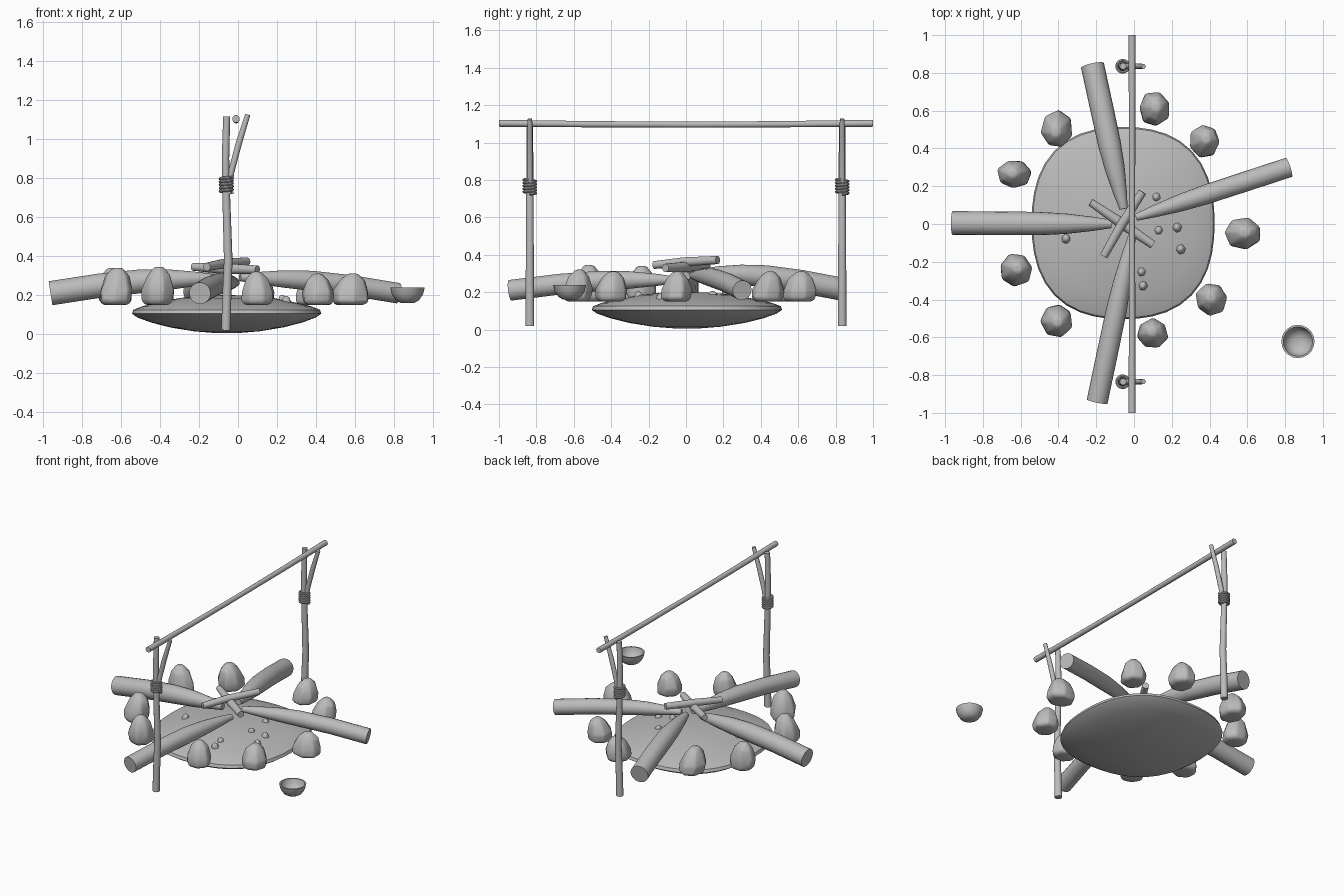
import bpy, bmesh, math, random
from mathutils import Vector

random.seed(4)
cube = bpy.data.objects.get("Cube")
if cube:
    bpy.data.objects.remove(cube)

grey = bpy.data.materials.new("stone_grey")
grey.use_nodes = True
COLOUR = (0.5, 0.5, 0.5, 1)
grey.diffuse_color = COLOUR
grey.node_tree.nodes["Principled BSDF"].inputs["Base Color"].default_value = COLOUR


def finish(name, bm, angle=40):
    bmesh.ops.recalc_face_normals(bm, faces=bm.faces)
    mesh = bpy.data.meshes.new(name)
    bm.to_mesh(mesh)
    bm.free()
    mesh.materials.append(grey)
    obj = bpy.data.objects.new(name, mesh)
    bpy.context.collection.objects.link(obj)
    bpy.ops.object.select_all(action='DESELECT')
    bpy.context.view_layer.objects.active = obj
    obj.select_set(True)
    bpy.ops.object.shade_smooth_by_angle(angle=math.radians(angle))
    return obj


def skin(name, rings, angle=40):
    """Join equal rings of points into a capped surface."""
    bm = bmesh.new()
    rows = [[bm.verts.new(p) for p in ring] for ring in rings]
    n = len(rows[0])
    for a, b in zip(rows, rows[1:]):
        for i in range(n):
            j = (i + 1) % n
            bm.faces.new((a[i], a[j], b[j], b[i]))
    bm.faces.new(rows[0])
    bm.faces.new(rows[-1])
    return finish(name, bm, angle)


def tube(name, points, radii, sides=14):
    """Round stick through points, with a radius at each one."""
    pts = [Vector(p) for p in points]
    rings = []
    for i, p in enumerate(pts):
        d = (pts[min(i + 1, len(pts) - 1)] - pts[max(i - 1, 0)]).normalized()
        up = Vector((0, 0, 1)) if abs(d.z) < 0.8 else Vector((0, 1, 0))
        u = d.cross(up).normalized()
        v = d.cross(u)
        turn = [2 * math.pi * k / sides for k in range(sides)]
        rings.append([p + radii[i] * (u * math.cos(t) + v * math.sin(t)) for t in turn])
    return skin(name, rings)


def lathe(name, profile, centre, sides, shape=lambda t: (1, 1)):
    """Stack of rings; shape gives x and y scale at each angle."""
    rings = []
    for r, z in profile:
        ring = []
        for k in range(sides):
            t = 2 * math.pi * k / sides
            sx, sy = shape(t)
            ring.append((centre[0] + r * sx * math.cos(t),
                         centre[1] + r * sy * math.sin(t), z))
        rings.append(ring)
    return skin(name, rings)


# Ash mound: a rounded lens with a slightly squarish outline
def mound_shape(t):
    r = 0.485 + 0.03 * math.sin(2 * t) ** 2
    return r, r * 1.05

lathe("ash_mound", [(0.1, 0.005), (0.35, 0.015), (0.6, 0.035), (0.8, 0.06), (0.94, 0.085),
                    (1.0, 0.105), (0.985, 0.125), (0.9, 0.142), (0.75, 0.16),
                    (0.5, 0.185), (0.25, 0.198), (0.05, 0.2)],
      (-0.058, 0.005), 40, mound_shape)

# Four large logs, thick outside and tapering towards the fire
logs = {
    "left_side": ((0.82, 0.3, 0.21), (0.01, 0.035, 0.29), 0.053),
    "right_side": ((-0.96, 0.005, 0.21), (-0.12, 0.0, 0.285), 0.063),
    "back": ((-0.22, 0.84, 0.215), (-0.055, 0.08, 0.305), 0.062),
    "front": ((-0.195, -0.94, 0.21), (-0.01, -0.06, 0.265), 0.056),
}
for name, (outer, inner, r) in logs.items():
    a, b = Vector(outer), Vector(inner)
    steps = (0, 0.3, 0.55, 0.72, 0.88, 1)
    pts = [a.lerp(b, s) + Vector((0, 0, 0.02 * math.sin(math.pi * s))) for s in steps]
    tube(name + "_log", pts, [r * k for k in (1, 1, 0.98, 0.85, 0.6, 0.35)], 18)

# Two crossed kindling sticks on top
tube("lower_kindling", [(-0.23, 0.115, 0.345), (-0.06, 0, 0.335), (0.1, -0.11, 0.33)],
     [0.02, 0.028, 0.022])
tube("upper_kindling", [(-0.16, -0.17, 0.345), (-0.07, -0.01, 0.362), (0.045, 0.17, 0.372)],
     [0.021, 0.025, 0.022])


# Ring of stones: flat base, steep sides, narrow off-centre top
def stone(name, x, y, w, d, bottom, top, sides=7):
    rings = []
    lean = random.uniform(-0.1, 0.1), random.uniform(-0.1, 0.1)
    spin = random.uniform(0, 6)
    for r, h in ((0.75, 0), (0.98, 0.1), (1.0, 0.4), (0.72, 0.78), (0.3, 1.0)):
        ring = []
        for k in range(sides):
            t = 2 * math.pi * k / sides + spin
            s = r * random.uniform(0.92, 1.06) / 2
            ring.append((x + w * (s * math.cos(t) + lean[0] * h),
                         y + d * (s * math.sin(t) + lean[1] * h),
                         bottom + (top - bottom) * h))
        rings.append(ring)
    obj = skin(name, rings, 50)
    bevel = obj.modifiers.new("worn_edges", 'BEVEL')
    bevel.width = w * 0.08
    bevel.segments = 2
    bevel.limit_method = 'ANGLE'
    bevel.angle_limit = math.radians(25)

stones = [(-0.405, 0.505, 0.17, 0.2, 0.33), (0.105, 0.605, 0.17, 0.19, 0.31),
          (0.37, 0.435, 0.17, 0.18, 0.31), (-0.63, 0.265, 0.18, 0.16, 0.34),
          (0.575, -0.05, 0.2, 0.17, 0.31), (-0.63, -0.245, 0.18, 0.18, 0.34),
          (0.41, -0.4, 0.17, 0.18, 0.31), (-0.41, -0.505, 0.17, 0.18, 0.345),
          (0.1, -0.585, 0.17, 0.16, 0.32)]
for i, (x, y, w, d, top) in enumerate(stones):
    stone(f"ring_stone_{i + 1}", x, y, w, d, 0.15, top)

# Small embers lying on the ash
embers = [(0.12, 0.145), (0.13, -0.03), (0.23, -0.02), (0.25, -0.135),
          (0.04, -0.25), (0.05, -0.325), (-0.36, -0.08)]
for i, (x, y) in enumerate(embers):
    z = 0.2 - 0.1 * math.hypot(x + 0.058, y)
    stone(f"ember_{i + 1}", x, y, 0.05, 0.055, z - 0.015, z + 0.03, 6)

# Hollow bowl
lathe("bowl", [(0.035, 0.16), (0.06, 0.175), (0.08, 0.205), (0.088, 0.238), (0.078, 0.238),
               (0.07, 0.21), (0.053, 0.187), (0.025, 0.176)], (0.868, -0.622), 20)

# Forked posts with rope lashing, mirrored front and back
for side, y in (("front", -0.835), ("back", 0.835)):
    tube(side + "_post", [(-0.062, y, 0.02), (-0.057, y, 0.2), (-0.05, y, 0.38),
                          (-0.06, y, 0.7), (-0.064, y, 0.9), (-0.058, y, 1.115)],
         [0.024, 0.023, 0.022, 0.02, 0.019, 0.018])
    tube(side + "_fork", [(-0.05, y, 0.72), (-0.035, y, 0.83), (0.005, y, 0.98),
                          (0.05, y, 1.125)], [0.016, 0.016, 0.016, 0.013])
    coil = []
    for k in range(81):
        t = 2 * math.pi * k / 16
        coil.append((-0.06 + 0.031 * math.cos(t), y + 0.031 * math.sin(t), 0.725 + 0.08 * k / 80))
    tube(side + "_rope", coil, [0.008] * len(coil), 8)

# Long bar resting in the forks
tube("crossbar", [(-0.01, -1, 1.103), (-0.01, -0.5, 1.098), (-0.01, 0, 1.096),
                  (-0.01, 0.5, 1.098), (-0.01, 1, 1.103)], [0.019, 0.017, 0.016, 0.017, 0.019])
